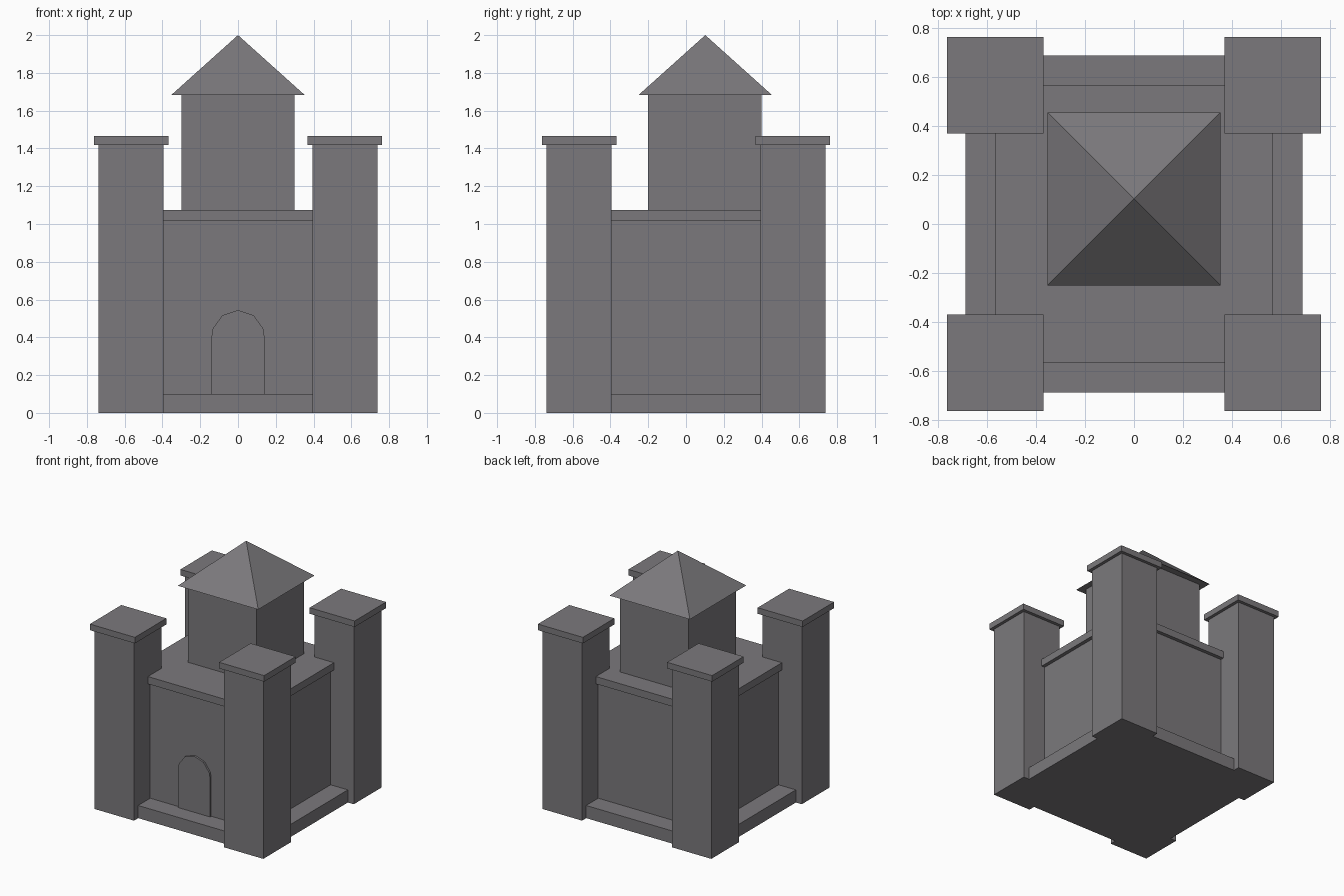
import bpy, bmesh, math

if "Cube" in bpy.data.objects:
    bpy.data.objects.remove(bpy.data.objects["Cube"])

stone = bpy.data.materials.new("grey stone")
stone.diffuse_color = (0.198, 0.191, 0.202, 1)
stone.use_nodes = True
stone.node_tree.nodes["Principled BSDF"].inputs["Base Color"].default_value = stone.diffuse_color


def finish(name, bm):
    bmesh.ops.recalc_face_normals(bm, faces=bm.faces)
    mesh = bpy.data.meshes.new(name)
    bm.to_mesh(mesh)
    bm.free()
    mesh.materials.append(stone)
    obj = bpy.data.objects.new(name, mesh)
    bpy.context.collection.objects.link(obj)
    return obj


def block(name, x, y, half, z0, z1):
    """Square block centred on x, y from z0 to z1."""
    bm = bmesh.new()
    bmesh.ops.create_cube(bm, size=1)
    for v in bm.verts:
        v.co = (x + v.co.x * 2 * half, y + v.co.y * 2 * half,
                z0 + (v.co.z + 0.5) * (z1 - z0))
    return finish(name, bm)


# Main body: plinth, walls and overhanging roof slab
block("plinth", 0, 0, 0.686, 0, 0.10)
block("main_walls", 0, 0, 0.535, 0.10, 1.016)
block("roof_slab", 0, 0, 0.564, 1.016, 1.074)

# Four corner towers with caps
for side, sx in (("left", -1), ("right", 1)):
    for end, sy in (("front", -1), ("back", 1)):
        x, y = 0.566 * sx, 0.566 * sy
        block(f"{end}_{side}_tower", x, y, 0.172, 0, 1.419)
        block(f"{end}_{side}_tower_cap", x, y, 0.197, 1.419, 1.467)

# Central keep, set back from the front
block("keep", 0, 0.10, 0.30, 1.074, 1.684)

# Pyramid roof on the keep
bm = bmesh.new()
bmesh.ops.create_cone(bm, cap_ends=True, segments=4, radius1=0.352 * math.sqrt(2),
                      radius2=0, depth=1)
roof = [(0.352 * math.copysign(1, v.co.x), 0.102 + 0.352 * math.copysign(1, v.co.y), 1.684)
        for v in bm.verts if v.co.z < 0]
bm.free()
bm = bmesh.new()
corners = [bm.verts.new((sx * 0.352, 0.102 + sy * 0.352, 1.684))
           for sx, sy in ((-1, -1), (1, -1), (1, 1), (-1, 1))]
apex = bm.verts.new((0, 0.102, 2.0))
bm.faces.new(corners)
for i in range(4):
    bm.faces.new((corners[i], corners[(i + 1) % 4], apex))
finish("keep_roof", bm)

# Arched door standing slightly proud of the front wall
bm = bmesh.new()
outline = [(-0.14, 0.10), (0.14, 0.10), (0.14, 0.404)]
outline += [(0.14 * math.cos(math.radians(a)), 0.404 + 0.14 * math.sin(math.radians(a)))
            for a in range(18, 163, 36)]
outline.append((-0.14, 0.404))
face = bm.faces.new([bm.verts.new((x, -0.55, z)) for x, z in outline])
new = bmesh.ops.extrude_face_region(bm, geom=[face])["geom"]
bmesh.ops.translate(bm, vec=(0, 0.03, 0),
                    verts=[g for g in new if isinstance(g, bmesh.types.BMVert)])
finish("arched_door", bm)
